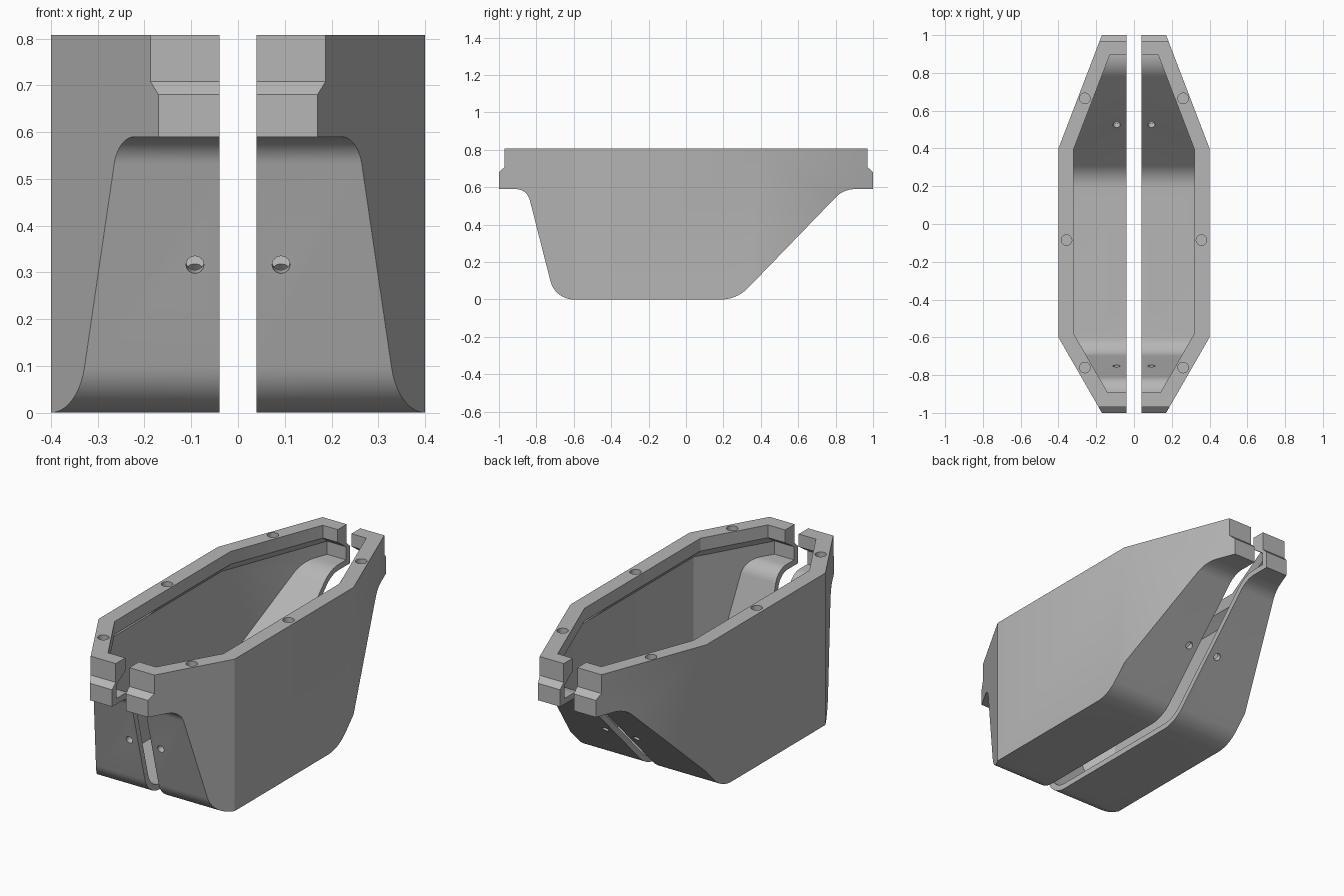
import bpy, bmesh, math
from mathutils import Vector

if "Cube" in bpy.data.objects:
    bpy.data.objects.remove(bpy.data.objects["Cube"])

grey = bpy.data.materials.new("plain grey")
grey.diffuse_color = (0.47, 0.47, 0.47, 1)
grey.use_nodes = True
grey.node_tree.nodes["Principled BSDF"].inputs["Base Color"].default_value = grey.diffuse_color


def make(name, bm):
    bmesh.ops.recalc_face_normals(bm, faces=bm.faces)
    me = bpy.data.meshes.new(name)
    bm.to_mesh(me)
    bm.free()
    ob = bpy.data.objects.new(name, me)
    me.materials.append(grey)
    bpy.context.collection.objects.link(ob)
    return ob


def loft(name, rings):
    """Closed solid through rings of equal point count."""
    bm = bmesh.new()
    vs = [[bm.verts.new(p) for p in r] for r in rings]
    n = len(vs[0])
    bm.faces.new(vs[0])
    bm.faces.new(vs[-1])
    for a, b in zip(vs, vs[1:]):
        for i in range(n):
            j = (i + 1) % n
            bm.faces.new((a[i], a[j], b[j], b[i]))
    return make(name, bm)


def rounded(points, steps=10):
    """Profile of (y, z, tangent length) corners with filleted bends."""
    out = []
    for i, (y, z, t) in enumerate(points):
        c = Vector((y, z))
        if t == 0:
            out.append(c)
            continue
        u = (Vector(points[i - 1][:2]) - c).normalized()
        w = (Vector(points[(i + 1) % len(points)][:2]) - c).normalized()
        half = u.angle(w) / 2
        r = t * math.tan(half)
        centre = c + (u + w).normalized() * (t / math.cos(half))
        a, b = c + u * t - centre, c + w * t - centre
        sweep = a.angle(b)
        for k in range(steps + 1):
            f = k / steps
            p = (a * math.sin((1 - f) * sweep) + b * math.sin(f * sweep)) / math.sin(sweep)
            out.append(centre + p.normalized() * r)
    return out


def side_prism(name, prof):
    return loft(name, [[(x, p.x, p.y) for p in prof] for x in (-0.2, 0.6)])


def plan_solid(name, levels):
    return loft(name, [[(x, y, z) for x, y in plan] for plan, z in levels])


def boolean(ob, tool, op):
    m = ob.modifiers.new("cut", "BOOLEAN")
    m.operation, m.solver, m.object = op, "EXACT", tool
    bake(ob)
    bpy.data.objects.remove(tool)


def bake(ob):
    bpy.context.view_layer.update()
    dg = bpy.context.evaluated_depsgraph_get()
    me = bpy.data.meshes.new_from_object(ob.evaluated_get(dg))
    ob.modifiers.clear()
    ob.data = me


def drill(ob, centre, axis, radius, depth):
    bm = bmesh.new()
    bmesh.ops.create_cone(bm, cap_ends=True, segments=24, radius1=radius,
                          radius2=radius, depth=depth)
    q = Vector(axis).to_track_quat("Z", "Y")
    for v in bm.verts:
        v.co = q @ v.co + Vector(centre)
    boolean(ob, make("drill", bm), "DIFFERENCE")


# Outer body: plan outline trimmed by the side profile
outer_plan = [(0.04, 1.1), (0.1317, 1.1), (0.40, 0.40), (0.40, -0.60),
              (0.1125, -1.1), (0.04, -1.1)]
shell = plan_solid("hull_half", [(outer_plan, -0.1), (outer_plan, 1.0)])
outer_side = rounded([
    (-0.97, 0.808, 0), (-0.97, 0.708, 0), (-1, 0.68, 0), (-1, 0.59, 0),
    (-0.85, 0.59, 0.06), (-0.70, 0, 0.10), (0.272, 0, 0.085), (0.843, 0.59, 0.06),
    (1, 0.59, 0), (1, 0.68, 0), (0.97, 0.708, 0), (0.97, 0.808, 0)])
boolean(shell, side_prism("side_trim", outer_side), "INTERSECT")

# Cavity: thin walls below, thicker chamfered rim above
wall = [(-0.1, 0.965), (0.151, 0.965), (0.37, 0.394), (0.37, -0.592),
        (0.1555, -0.965), (-0.1, -0.965)]
rim = [(-0.1, 0.895), (0.128, 0.895), (0.32, 0.395), (0.32, -0.579),
       (0.141, -0.89), (-0.1, -0.89)]
cavity = plan_solid("cavity", [(wall, -0.1), (wall, 0.69), (rim, 0.74), (rim, 1.1)])
inner_side = rounded([
    (-1.1, 1.0, 0), (-1.1, 0.62, 0), (-0.827, 0.62, 0.07), (-0.677, 0.03, 0.08),
    (0.259, 0.03, 0.07), (0.830, 0.62, 0.07), (1.1, 0.62, 0), (1.1, 1.0, 0)])
boolean(cavity, side_prism("cavity_trim", inner_side), "INTERSECT")
boolean(shell, cavity, "DIFFERENCE")

# Blind bolt holes in the rim
for x, y in ((0.09, -0.93), (0.26, -0.76), (0.357, -0.085), (0.26, 0.665), (0.085, 0.937)):
    drill(shell, (x, y, 0.808), (0, 0, 1), 0.028, 0.12)

# Through holes in floor and end slopes
for y, z, axis in ((-0.46, 0.015, (0, 0, 1)), (0.07, 0.015, (0, 0, 1)),
                   (-0.766, 0.32, (0, 1, 0.254)), (0.555, 0.275, (0, 1, -0.968))):
    drill(shell, (0.092, y, z), axis, 0.019, 0.16)

# Mirrored second half
m = shell.modifiers.new("mirror", "MIRROR")
m.use_mirror_merge = False
bake(shell)
shell.name = "split_hull"
shell.data.materials.clear()
shell.data.materials.append(grey)

bpy.ops.object.select_all(action="DESELECT")
shell.select_set(True)
bpy.context.view_layer.objects.active = shell
bpy.ops.object.shade_smooth_by_angle(angle=math.radians(25))
